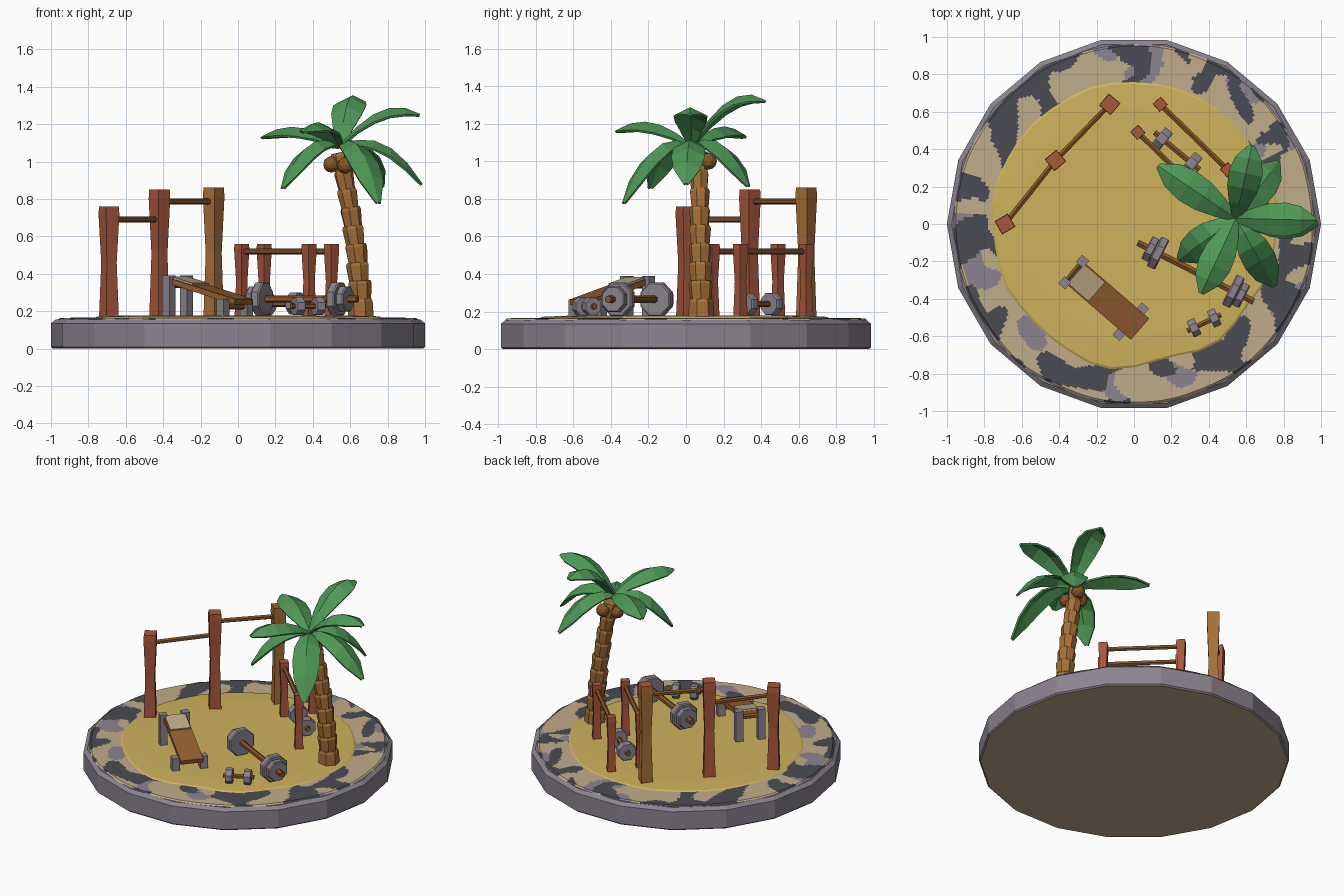
import bpy, bmesh, math
from mathutils import Vector, Matrix, noise

cube = bpy.data.objects.get("Cube")
if cube:
    bpy.data.objects.remove(cube)


def material(name, rgb):
    col = [(c / 255 / 12.92 if c < 10 else ((c / 255 + 0.055) / 1.055) ** 2.4) for c in rgb] + [1]
    m = bpy.data.materials.new(name)
    m.use_nodes = True
    m.diffuse_color = col
    m.node_tree.nodes["Principled BSDF"].inputs["Base Color"].default_value = col
    return m


SAND = material("sand", (206, 178, 92))
TAN = material("tan", (192, 172, 138))
CHARCOAL = material("charcoal", (74, 76, 84))
GREY = material("stone grey", (140, 132, 144))
RED = material("red wood", (168, 86, 60))
BROWN = material("trunk brown", (166, 112, 56))
DARK = material("dark wood", (136, 86, 42))
PLANK = material("plank brown", (150, 96, 50))
GREEN = material("leaf green", (78, 152, 86))


def finish(name, bm, *mats):
    bmesh.ops.recalc_face_normals(bm, faces=bm.faces)
    me = bpy.data.meshes.new(name)
    bm.to_mesh(me)
    bm.free()
    ob = bpy.data.objects.new(name, me)
    bpy.context.collection.objects.link(ob)
    for m in mats:
        me.materials.append(m)
    return ob


def bridge(bm, rings, closed=True):
    for a, b in zip(rings, rings[1:]):
        n = len(a)
        for i in range(n if closed else n - 1):
            j = (i + 1) % n
            bm.faces.new((a[i], a[j], b[j], b[i]))


def turned(name, p, q, stations, sides, *mats, roll=0.0):
    """Solid along the line p-q; stations are (fraction, radius)."""
    p, q = Vector(p), Vector(q)
    rot = (q - p).to_track_quat('Z', 'Y')
    bm = bmesh.new()
    rings = []
    for t, r in stations:
        angles = [roll + 2 * math.pi * i / sides for i in range(sides)]
        rings.append([bm.verts.new(p.lerp(q, t) + rot @ Vector((r * math.cos(a), r * math.sin(a), 0)))
                      for a in angles])
    bridge(bm, rings)
    bm.faces.new(rings[0])
    bm.faces.new(rings[-1])
    return finish(name, bm, *mats)


def rod(name, p, q, r, mat, sides=6):
    return turned(name, p, q, [(0, r), (1, r)], sides, mat, roll=math.pi / sides)


def slab(name, centre, size, rot, mat):
    bm = bmesh.new()
    bmesh.ops.create_cube(bm, size=1)
    bm.transform(Matrix.Translation(centre) @ rot @ Matrix.Diagonal((*size, 1)))
    return finish(name, bm, mat)


# Round stone base, tan underneath
base = turned("base", (0, 0, 0), (0, 0, 0.155), [(0, 0.99), (0.06, 1), (0.87, 1), (1, 0.975)],
              18, GREY, TAN)
for f in base.data.polygons:
    f.material_index = int(f.normal.z < -0.9)

# Camouflage border, coloured by noise blotches
bm = bmesh.new()
rings, steps, bands = [], 300, 26
for k in range(bands + 1):
    ring = []
    for i in range(steps):
        a = 2 * math.pi * i / steps
        d = Vector((math.cos(a), math.sin(a), 0))
        edge = 0.962 + 0.012 * noise.noise(d * 3)
        r = 0.7 + (edge - 0.7) * k / bands
        z = 0.156 if k == bands else 0.167 - 0.003 * k / bands
        ring.append(bm.verts.new(d * r + Vector((0, 0, z))))
    rings.append(ring)
bridge(bm, rings)
for f in bm.faces:
    c = f.calc_center_median()
    c.z = 0
    w = c + 0.08 * noise.noise_vector(c * 4)
    if noise.noise(w * 7 + Vector((3, 1, 0.4))) > 0.06:
        f.material_index = 1
    elif noise.noise(w * 5 + Vector((9, 5, 2.3))) > 0.36:
        f.material_index = 2
finish("camouflage_border", bm, TAN, CHARCOAL, GREY)

# Sand bed with an uneven edge
bm = bmesh.new()
rings = []
for r, z in ((1, 0.16), (0.97, 0.172), (0.8, 0.178)):
    ring = []
    for i in range(40):
        a = 2 * math.pi * i / 40
        d = Vector((math.cos(a), math.sin(a), 0))
        ring.append(bm.verts.new(d * r * (0.775 + 0.04 * noise.noise(d * 2.2)) + Vector((0, 0, z))))
    rings.append(ring)
bridge(bm, rings)
bm.faces.new(rings[-1])
finish("sand_bed", bm, SAND)


# Wooden posts: square, waisted in the middle
def post(name, x, y, top, half, mat, angle):
    ob = turned(name, (x, y, 0.16), (x, y, top),
                [(0, half), (0.5, half * 0.78), (0.93, half * 1.05), (1, half)], 4, mat, RED,
                roll=math.radians(45 + angle))
    for f in ob.data.polygons:
        f.material_index = int(f.normal.z > 0.9)


# Pull-up frame
frame = [(-0.69, 0, 0.76, RED), (-0.42, 0.34, 0.85, RED), (-0.13, 0.64, 0.86, BROWN)]
for i, (x, y, top, mat) in enumerate(frame):
    post(f"tall_post_{i}", x, y, top, 0.055, mat, 30 + 10 * i)
for i, z in enumerate((0.69, 0.785)):
    a, b = frame[i], frame[i + 1]
    rod(f"pull_up_bar_{i}", (a[0], a[1], z), (b[0], b[1], z), 0.016, DARK)

# Parallel bars
for i, (x, y) in enumerate(((0.14, 0.64), (0.02, 0.49))):
    far = (x + 0.36, y - 0.35)
    for j, (px, py) in enumerate(((x, y), far)):
        post(f"short_post_{i}_{j}", px, py, 0.56, 0.039, RED, 42)
    rod(f"parallel_bar_{i}", (x, y, 0.52), (*far, 0.52), 0.016, DARK)


# Weights: a bar with grey plates, each given as (fraction, radius, thickness)
def weight(name, p, q, bar_r, plates):
    rod(name + "_bar", p, q, bar_r, DARK)
    p, q = Vector(p), Vector(q)
    d = (q - p).normalized()
    for i, (t, r, thick) in enumerate(plates):
        for side, s in (("a", t), ("b", 1 - t)):
            c = p.lerp(q, s)
            turned(f"{name}_plate_{i}_{side}", c - d * thick / 2, c + d * thick / 2,
                   [(0, r * 0.93), (0.15, r), (0.85, r), (1, r * 0.93)], 8, GREY, roll=math.pi / 8)


weight("barbell", (0.02, -0.10, 0.265), (0.64, -0.415, 0.265), 0.02,
       [(0.175, 0.096, 0.05), (0.11, 0.073, 0.045)])
weight("back_dumbbell", (0.11, 0.49, 0.24), (0.35, 0.29, 0.24), 0.017, [(0.17, 0.064, 0.055)])
weight("front_dumbbell", (0.285, -0.572, 0.227), (0.465, -0.485, 0.227), 0.016, [(0.2, 0.052, 0.045)])

# Sloping bench
head, foot = Vector((-0.315, -0.262, 0.36)), Vector((0.03, -0.56, 0.25))
along = foot - head
yaw = math.atan2(along.y, along.x)
pitch = math.atan2(-along.z, along.xy.length)
rot = Matrix.Rotation(yaw, 4, 'Z') @ Matrix.Rotation(pitch, 4, 'Y')
slab("bench_board", (head + foot) / 2, (along.length, 0.15, 0.03), rot, PLANK)
slab("bench_head_pad", head.lerp(foot, 0.17) + Vector((0, 0, 0.012)), (0.15, 0.135, 0.028), rot, TAN)
for name, ends, top, bar_z in (("tall", ((-0.37, -0.315), (-0.275, -0.20)), 0.39, 0.34),
                               ("short", ((-0.08, -0.59), (0.045, -0.455)), 0.265, 0.225)):
    for i, (x, y) in enumerate(ends):
        slab(f"bench_{name}_leg_{i}", Vector((x, y, (top + 0.16) / 2)), (0.05, 0.05, top - 0.16),
             Matrix.Rotation(yaw, 4, 'Z'), GREY)
    rod(f"bench_{name}_crossbar", (*ends[0], bar_z), (*ends[1], bar_z), 0.016, DARK)

# Palm trunk: stacked flaring segments along a leaning curve
SEGMENTS = 9


def trunk_point(t):
    return Vector((0.658 - 0.115 * t ** 1.7, 0.08 - 0.01 * t, 0.16 + 0.88 * t))


for i in range(SEGMENTS):
    a, b = trunk_point(i / SEGMENTS), trunk_point((i + 1.08) / SEGMENTS)
    r = 0.068 - 0.02 * i / SEGMENTS
    turned(f"trunk_segment_{i}", a, b, [(0, r * (1.05 if i == 0 else 0.85)), (0.85, r), (1, r * 0.9)],
           7, BROWN, roll=0.5 * i)

# Coconuts
for i, (x, y, z) in enumerate(((0.5, 0.06, 0.985), (0.575, 0.005, 0.98), (0.57, 0.12, 1.0))):
    bm = bmesh.new()
    bmesh.ops.create_icosphere(bm, subdivisions=2, radius=0.045,
                               matrix=Matrix.Translation((x, y, z)))
    finish(f"coconut_{i}", bm, DARK)

# Palm leaves: folded blades arching from the crown to each tip
crown = Vector((0.545, 0.03, 1.08))
tips = [(0.13, 0.31, 1.13), (0.63, 0.42, 1.32), (0.97, 0.02, 1.25), (0.98, 0.0, 0.88),
        (0.77, 0.33, 0.87), (0.75, -0.33, 0.78), (0.36, -0.37, 1.16), (0.24, -0.19, 0.86)]
widths = (0.015, 0.055, 0.082, 0.088, 0.07, 0.012)
for n, tip in enumerate(tips):
    tip = Vector(tip)
    ctrl = crown.lerp(tip, 0.55)
    ctrl.z = max(crown.z, tip.z) + 0.12
    side = Vector((crown.y - tip.y, tip.x - crown.x, 0)).normalized()
    bm = bmesh.new()
    rows = []
    for i, w in enumerate(widths):
        t = i / (len(widths) - 1)
        c = crown * (1 - t) ** 2 + ctrl * 2 * t * (1 - t) + tip * t * t
        drop = Vector((0, 0, -0.5 * w))
        rows.append([bm.verts.new(v) for v in (c - side * w + drop, c, c + side * w + drop)])
    bridge(bm, rows, closed=False)
    leaf = finish(f"palm_leaf_{n}", bm, GREEN)
    solid = leaf.modifiers.new("thickness", 'SOLIDIFY')
    solid.thickness = 0.012
    solid.offset = 0
